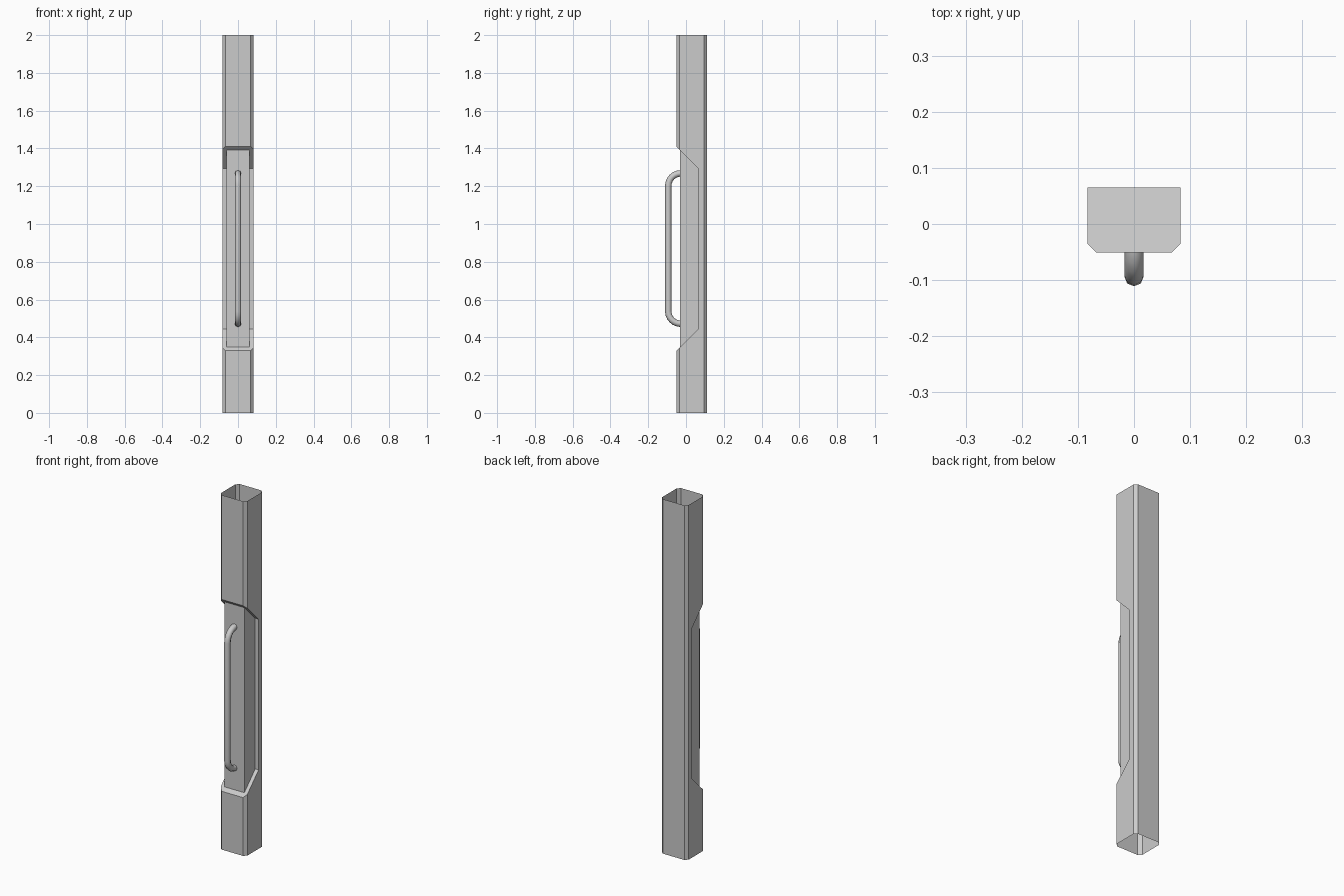
import bpy, bmesh, math

if "Cube" in bpy.data.objects:
    bpy.data.objects.remove(bpy.data.objects["Cube"])

FRONT, BACK, HALF, CH = -0.051, 0.111, 0.083, 0.016
RECESS = 0.065                      # depth of the cut-out
LOW, HIGH = 0.38, 1.36              # 45 degree slopes: z = LOW + y, z = HIGH - y


def prism(name, profile, offset):
    """Extrude a closed profile of 3D points along an offset vector."""
    bm = bmesh.new()
    face = bm.faces.new([bm.verts.new(p) for p in profile])
    ext = bmesh.ops.extrude_face_region(bm, geom=[face], use_keep_orig=True)
    moved = [g for g in ext["geom"] if isinstance(g, bmesh.types.BMVert)]
    bmesh.ops.translate(bm, vec=offset, verts=moved)
    bmesh.ops.recalc_face_normals(bm, faces=bm.faces[:])
    mesh = bpy.data.meshes.new(name)
    bm.to_mesh(mesh)
    bm.free()
    obj = bpy.data.objects.new(name, mesh)
    bpy.context.collection.objects.link(obj)
    return obj


def drop_faces(obj, test):
    bm = bmesh.new()
    bm.from_mesh(obj.data)
    bm.normal_update()
    bmesh.ops.delete(bm, geom=[f for f in bm.faces if test(f)], context="FACES")
    bm.to_mesh(obj.data)
    bm.free()


def recess_profile(x, y):
    """Trapezoid from depth y back to the recess floor."""
    return [(x, y, LOW + y), (x, RECESS, LOW + RECESS),
            (x, RECESS, HIGH - RECESS), (x, y, HIGH - y)]


# Chamfered square post, with a sloped notch, open at both ends
right = [(HALF - CH, FRONT), (HALF, FRONT + CH), (HALF, BACK - CH), (HALF - CH, BACK)]
octagon = right + [(-x, y) for x, y in reversed(right)]
post = prism("post", [(x, y, 0) for x, y in octagon], (0, 0, 2))
cutter = prism("notch_cutter", recess_profile(-0.2, -0.2), (0.4, 0, 0))
cutter.hide_render = True
mod = post.modifiers.new("notch", "BOOLEAN")
mod.operation, mod.solver, mod.object = "DIFFERENCE", "EXACT", cutter
bpy.context.view_layer.objects.active = post
bpy.ops.object.modifier_apply(modifier=mod.name)
bpy.data.objects.remove(cutter)
drop_faces(post, lambda f: abs(f.normal.z) > 0.99)

# Inner panel standing in the notch (only front and sides are exposed)
panel = prism("inner_panel", recess_profile(-0.062, -0.032), (0.124, 0, 0))
drop_faces(panel, lambda f: abs(f.normal.z) > 0.5 or f.normal.y > 0.9)

# Bent round handle
R, Y, ZB, ZT, BEND = 0.017, -0.094, 0.472, 1.268, 0.066
arc = [i * math.pi / 12 for i in range(7)]
lower = [(0, Y + BEND - BEND * math.sin(a), ZB + BEND - BEND * math.cos(a)) for a in arc]
upper = [(0, y, ZB + ZT - z) for x, y, z in reversed(lower)]
path = [(0, -0.02, ZB)] + lower + upper + [(0, -0.02, ZT)]
curve = bpy.data.curves.new("handle", "CURVE")
curve.dimensions = "3D"
curve.bevel_depth, curve.bevel_resolution = R, 2
spline = curve.splines.new("POLY")
spline.points.add(len(path) - 1)
for point, co in zip(spline.points, path):
    point.co = (*co, 1)
spline.use_smooth = True
handle = bpy.data.objects.new("handle", curve)
bpy.context.collection.objects.link(handle)
